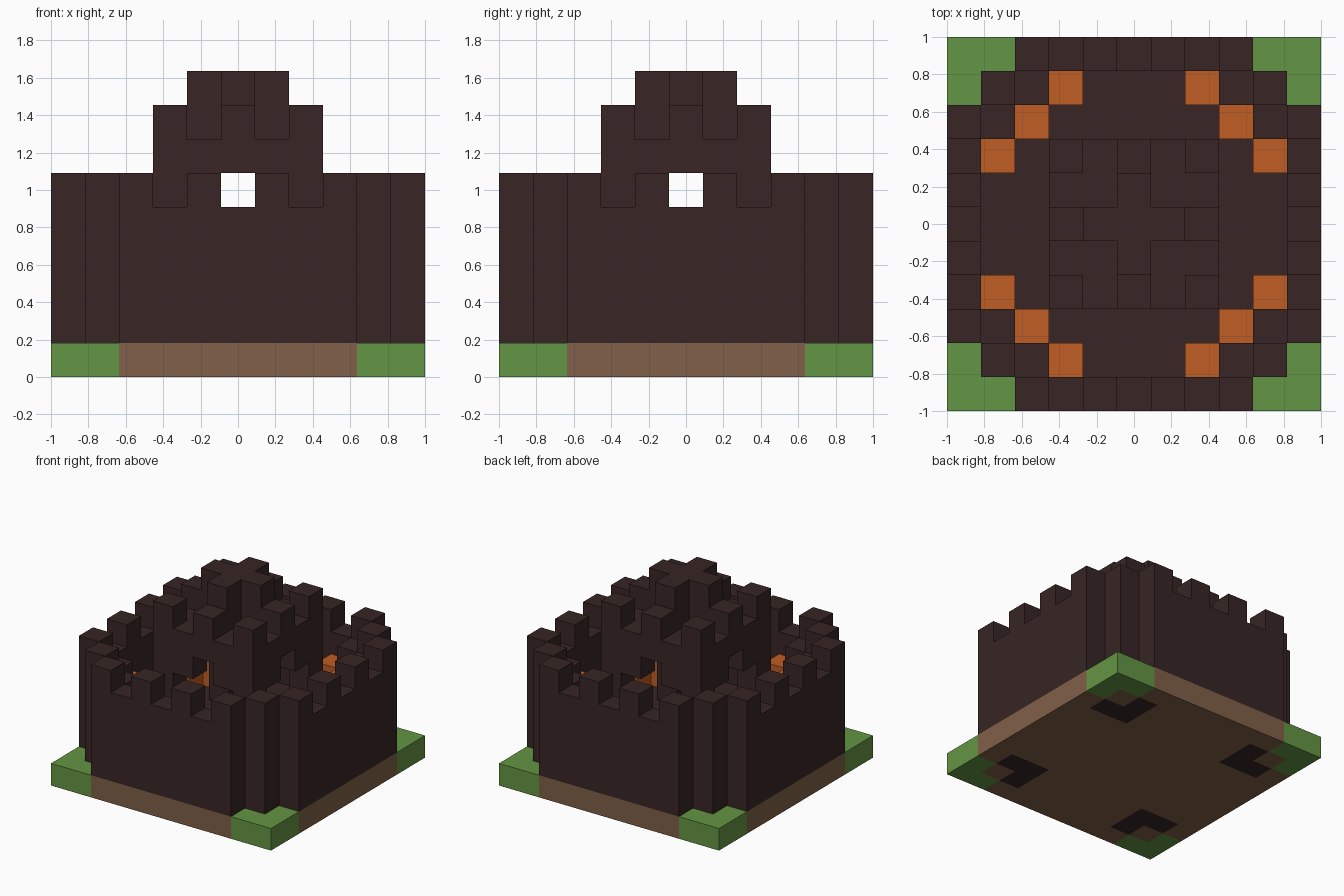
import bpy
import bmesh
from mathutils import Vector

if "Cube" in bpy.data.objects:
    bpy.data.objects.remove(bpy.data.objects["Cube"], do_unlink=True)

N = 5                    # blocks run from -N to N across the base
U = 2 / (2 * N + 1)      # block size


def linear(c):
    c /= 255
    return c / 12.92 if c <= 0.04045 else ((c + 0.055) / 1.055) ** 2.4


def material(name, *rgb):
    mat = bpy.data.materials.new(name)
    color = [linear(c) for c in rgb] + [1]
    mat.use_nodes = True
    mat.diffuse_color = color
    mat.node_tree.nodes["Principled BSDF"].inputs["Base Color"].default_value = color
    return mat


brick = material("dark_brick", 56, 37, 37)
soil = material("brown_soil", 128, 96, 72)
grass = material("green_grass", 100, 149, 68)
ember = material("orange_ember", 192, 93, 36)


def column(x, y, bottom, top):
    return {(x, y, z) for z in range(bottom, top)}


def box(x0, x1, y0, y1, z0, z1):
    return {(x, y, z) for x in range(x0, x1 + 1)
            for y in range(y0, y1 + 1) for z in range(z0, z1)}


def four_corners(cells):
    return {(sx * x, sy * y, z) for x, y, z in cells
            for sx in (1, -1) for sy in (1, -1)}


def four_sides(cells):
    cells = cells | {(y, x, z) for x, y, z in cells}
    return four_corners(cells)


# Ground slab: grassy corners, brick footings, soil elsewhere
grass_cells = four_sides({(5, 5, 0), (4, 5, 0)})
footing_cells = four_sides({(3, 3, 0), (3, 4, 0)})
soil_cells = box(-N, N, -N, N, 0, 1) - grass_cells - footing_cells

# Outer wall with alternating battlements and stepped corners
wall_cells = column(4, 4, 1, 6)
for i in range(4):
    wall_cells |= column(i, 5, 1, 5 + i % 2)
wall_cells = four_sides(wall_cells)
pillar_cells = four_sides(column(3, 4, 1, 5))

# Glowing columns in the inner corners
ember_cells = four_sides(column(2, 4, 2, 4) | column(3, 3, 2, 4))

# Courtyard paving inside the wall
paving_cells = box(-4, 4, -4, 4, 1, 2) - wall_cells - pillar_cells

# Hollow keep with an arched opening on each side
keep_cells = box(-2, 2, -2, 2, 2, 7) - box(-1, 1, -1, 1, 2, 6)
keep_cells -= four_sides(box(-1, 1, 2, 2, 2, 5) | {(0, 2, 5)})
keep_battlements = four_sides({(0, 2, 7), (2, 2, 7)})
keep_crown = four_sides(column(0, 0, 7, 9) | column(0, 1, 7, 9))

parts = [
    ("ground_soil", soil_cells, soil),
    ("ground_grass", grass_cells, grass),
    ("corner_footings", footing_cells, brick),
    ("outer_wall", wall_cells, brick),
    ("corner_pillars", pillar_cells, brick),
    ("glowing_columns", ember_cells, ember),
    ("courtyard_paving", paving_cells, brick),
    ("keep", keep_cells, brick),
    ("keep_battlements", keep_battlements, brick),
    ("keep_crown", keep_crown, brick),
]
solid = set().union(*(cells for _, cells, _ in parts))


def build(name, cells, mat):
    """Make the exposed skin of a group of blocks."""
    bm = bmesh.new()
    for cell in sorted(cells):
        center = Vector(cell) + Vector((0, 0, 0.5))
        for axis in range(3):
            for sign in (1, -1):
                step = Vector((0, 0, 0))
                step[axis] = sign
                if tuple(int(a + b) for a, b in zip(cell, step)) in solid:
                    continue
                u = Vector((0, 0, 0))
                u[(axis + 1) % 3] = 0.5
                v = step.cross(u)
                mid = center + step / 2
                corners = (mid - u - v, mid + u - v, mid + u + v, mid - u + v)
                bm.faces.new([bm.verts.new(p * U) for p in corners])
    bmesh.ops.remove_doubles(bm, verts=bm.verts, dist=U / 100)
    mesh = bpy.data.meshes.new(name)
    bm.to_mesh(mesh)
    bm.free()
    mesh.materials.append(mat)
    obj = bpy.data.objects.new(name, mesh)
    bpy.context.collection.objects.link(obj)


for part in parts:
    build(*part)
